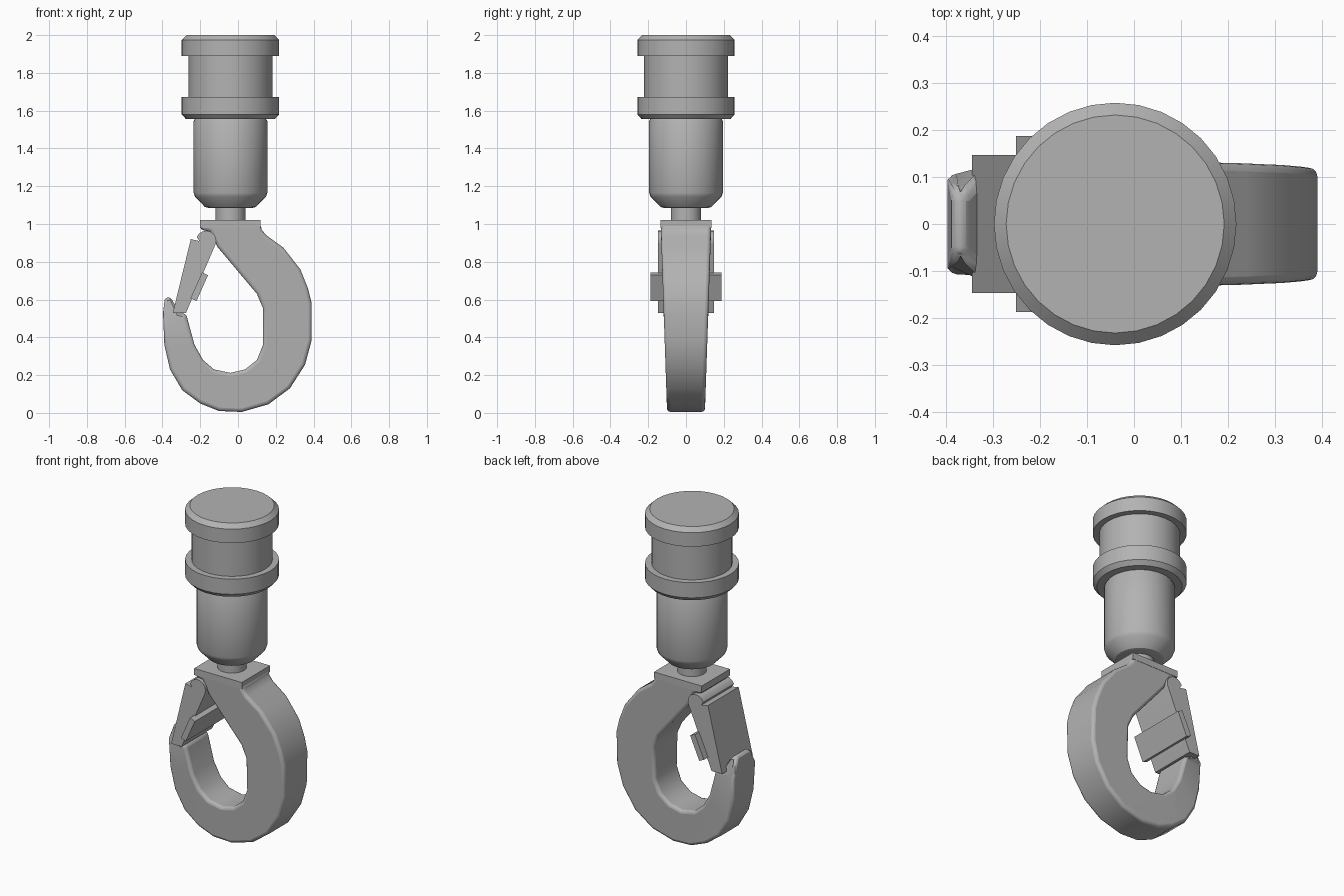
import bpy, bmesh, math
from mathutils import Matrix, Vector

cube = bpy.data.objects.get("Cube")
if cube:
    bpy.data.objects.remove(cube, do_unlink=True)

steel = bpy.data.materials.new("grey steel")
steel.use_nodes = True
GREY = (0.45, 0.45, 0.45, 1)
steel.diffuse_color = GREY
steel.node_tree.nodes["Principled BSDF"].inputs["Base Color"].default_value = GREY

AXIS_X = -0.04


def finish(name, bm, bevel=0, smooth=True):
    """Turn a bmesh into a named object with material, bevel and shading."""
    bmesh.ops.recalc_face_normals(bm, faces=bm.faces[:])
    mesh = bpy.data.meshes.new(name)
    bm.to_mesh(mesh)
    bm.free()
    mesh.materials.append(steel)
    obj = bpy.data.objects.new(name, mesh)
    bpy.context.collection.objects.link(obj)
    if bevel:
        mod = obj.modifiers.new("rounded edges", 'BEVEL')
        mod.width = bevel
        mod.segments = 3
        mod.limit_method = 'ANGLE'
        mod.angle_limit = math.radians(60)
        mod.use_clamp_overlap = False
    if smooth:
        bpy.ops.object.select_all(action='DESELECT')
        obj.select_set(True)
        bpy.context.view_layer.objects.active = obj
        bpy.ops.object.shade_smooth_by_angle(angle=math.radians(32))
    return obj


def lathe(name, profile, sides=32):
    """Spin a (radius, height) profile around the vertical axis."""
    bm = bmesh.new()
    rings = []
    for r, z in profile:
        ring = []
        for i in range(sides):
            a = math.tau * i / sides
            ring.append(bm.verts.new((AXIS_X + r * math.cos(a), r * math.sin(a), z)))
        rings.append(ring)
    for low, high in zip(rings, rings[1:]):
        for i in range(sides):
            j = (i + 1) % sides
            bm.faces.new((low[i], low[j], high[j], high[i]))
    bm.faces.new(rings[0])
    bm.faces.new(rings[-1])
    return finish(name, bm)


def prism(outline, half_width):
    """Extrude an (x, z) outline along y, centred on y = 0."""
    bm = bmesh.new()
    face = bm.faces.new([bm.verts.new((x, -half_width, z)) for x, z in outline])
    out = bmesh.ops.extrude_face_region(bm, geom=[face])
    moved = [v for v in out["geom"] if isinstance(v, bmesh.types.BMVert)]
    bmesh.ops.translate(bm, verts=moved, vec=(0, 2 * half_width, 0))
    return bm


def box(name, center, size, tilt=0):
    bm = bmesh.new()
    place = Matrix.Translation(center) @ Matrix.Rotation(tilt, 4, 'Y')
    bmesh.ops.create_cube(bm, size=1, matrix=place @ Matrix.Diagonal((*size, 1)))
    return finish(name, bm, smooth=False)


# Swivel housing, stacked from the stem up
lathe("stem", [(.08, 1.0), (.08, 1.1)])
lathe("lower_housing", [(.115, 1.085), (.135, 1.09), (.188, 1.145), (.195, 1.165),
                        (.195, 1.545), (.188, 1.557)])
lathe("lower_collar", [(.235, 1.555), (.258, 1.58), (.258, 1.672)][::1])
lathe("upper_housing", [(.222, 1.6), (.222, 1.95)])
lathe("top_cap", [(.258, 1.89), (.258, 1.975), (.232, 2.0)])

# Hook body: outer edge down to the tip, then back up the inner edge
outer = [(.12, 1.0), (.125, .97), (.15, .94), (.33, .76), (.37, .66), (.39, .58),
         (.39, .385), (.355, .255), (.275, .13), (.16, .045), (.02, .005),
         (-.1, .01), (-.2, .05), (-.295, .12), (-.36, .23), (-.39, .36),
         (-.397, .53), (-.388, .6), (-.37, .62), (-.35, .6)]
outer[3:3] = [(.24, .875)]
inner = [(-.31, .53), (-.275, .525), (-.23, .36), (-.185, .28), (-.127, .23),
         (-.04, .212), (.037, .23), (.1, .28), (.132, .36), (.132, .555),
         (.1, .63), (-.11, .88), (-.15, .96), (-.2, .97), (-.2, 1.0)]
bm = prism(outer + inner, 1)
for point, normal in (((-.21, 0, 0), (1, 0, 0)), ((0, 0, .5), (0, 0, 1))):
    bmesh.ops.bisect_plane(bm, geom=bm.verts[:] + bm.edges[:] + bm.faces[:],
                           plane_co=point, plane_no=normal)
for v in bm.verts:
    half = .1 + .034 * v.co.z
    if v.co.x < -.21:
        half += .06 * (v.co.x + .21)
    if v.co.x < -.34 and .58 < v.co.z < .7:
        half = .068
    v.co.y *= half
finish("hook", bm, bevel=.018)
box("hook_top_plate", (AXIS_X, 0, 1.0), (.32, .27, .04))

# Safety latch with a rounded pivot end
pivot = Vector((-.168, .912))
latch = [(-.345, .53), (-.275, .53)]
for i in range(9):
    a = math.radians(-20 + 180 * i / 8)
    latch.append((pivot.x + .053 * math.cos(a), pivot.y + .053 * math.sin(a)))
latch += [(-.205, .91), (-.25, .92)]
finish("safety_latch", prism(latch, .147))

# Thumb tab across the inner side of the latch
box("thumb_tab", (-.205, 0, .668), (.035, .374, .15), tilt=math.radians(24))
